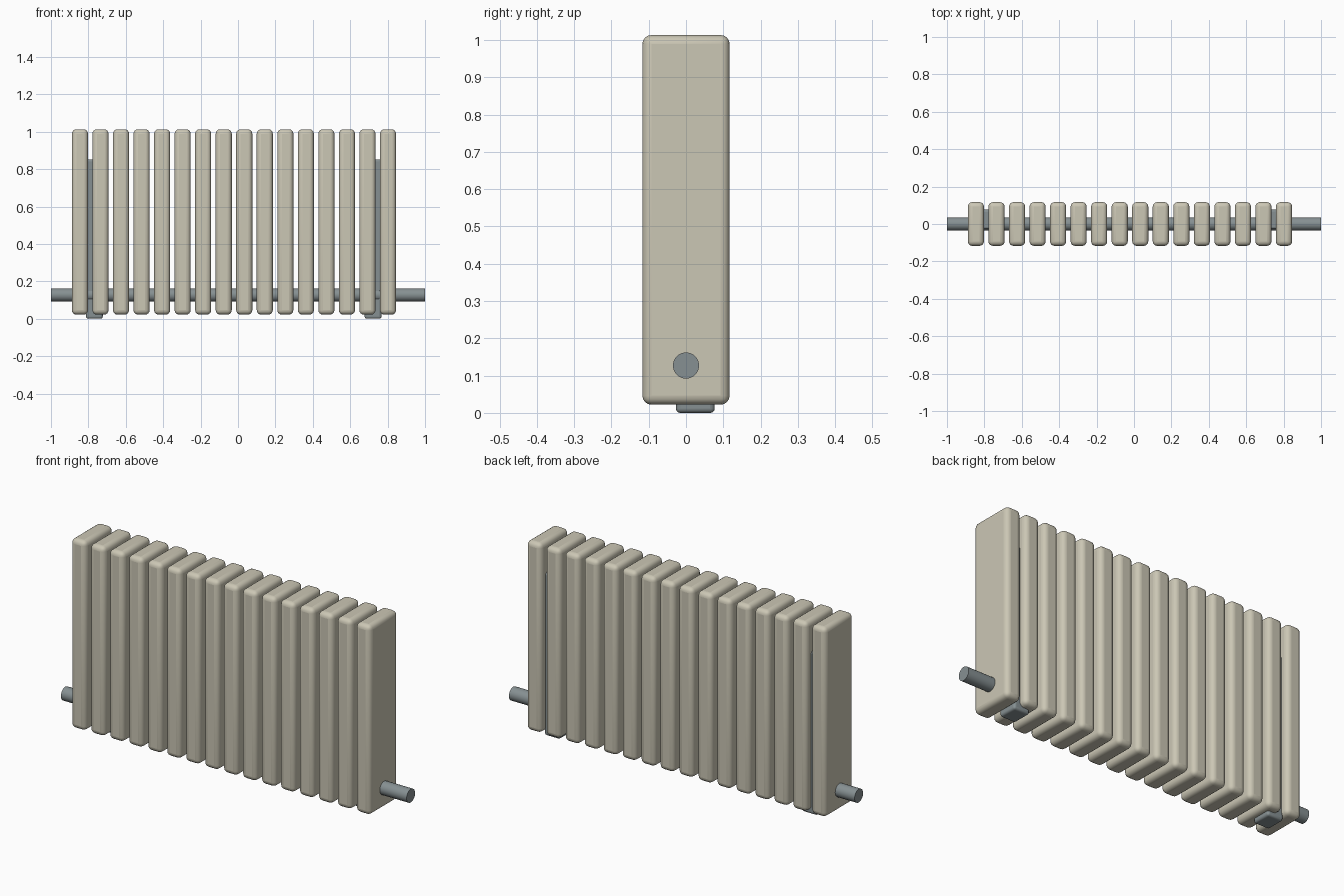
import bpy
import math

if "Cube" in bpy.data.objects:
    bpy.data.objects.remove(bpy.data.objects["Cube"])


def material(name, rgb):
    m = bpy.data.materials.new(name)
    m.diffuse_color = (*rgb, 1)
    m.use_nodes = True
    m.node_tree.nodes["Principled BSDF"].inputs["Base Color"].default_value = m.diffuse_color
    return m


cream = material("cream_enamel", (0.60, 0.57, 0.46))
steel = material("grey_steel", (0.24, 0.28, 0.29))


def rounded_box(name, lo, hi, radius, mat):
    centre = [(a + b) / 2 for a, b in zip(lo, hi)]
    bpy.ops.mesh.primitive_cube_add(size=1, location=centre)
    ob = bpy.context.object
    ob.name = name
    ob.scale = [b - a for a, b in zip(lo, hi)]
    bpy.ops.object.transform_apply(location=False, rotation=False, scale=True)
    bev = ob.modifiers.new("rounding", 'BEVEL')
    bev.width = radius
    bev.segments = 4
    ob.data.materials.append(mat)
    bpy.ops.object.shade_smooth_by_angle(angle=math.radians(40))
    return ob


# Radiator fins
COUNT, FIRST, LAST, HALF = 16, -0.845, 0.802, 0.043
for i in range(COUNT):
    x = FIRST + (LAST - FIRST) * i / (COUNT - 1)
    rounded_box(f"fin_{i + 1}", (x - HALF, -0.117, 0.022),
                (x + HALF, 0.117, 1.013), 0.024, cream)

# Support posts between the outer fins
for side, x in (("left", -0.768), ("right", 0.722)):
    rounded_box(f"support_post_{side}", (x - 0.045, -0.027, 0.0),
                (x + 0.045, 0.077, 0.852), 0.012, steel)

# Feed pipe running through all fins
bpy.ops.mesh.primitive_cylinder_add(vertices=32, radius=0.035, depth=2,
                                    location=(0, 0, 0.127),
                                    rotation=(0, math.pi / 2, 0))
pipe = bpy.context.object
pipe.name = "feed_pipe"
pipe.data.materials.append(steel)
bpy.ops.object.shade_smooth_by_angle(angle=math.radians(40))
